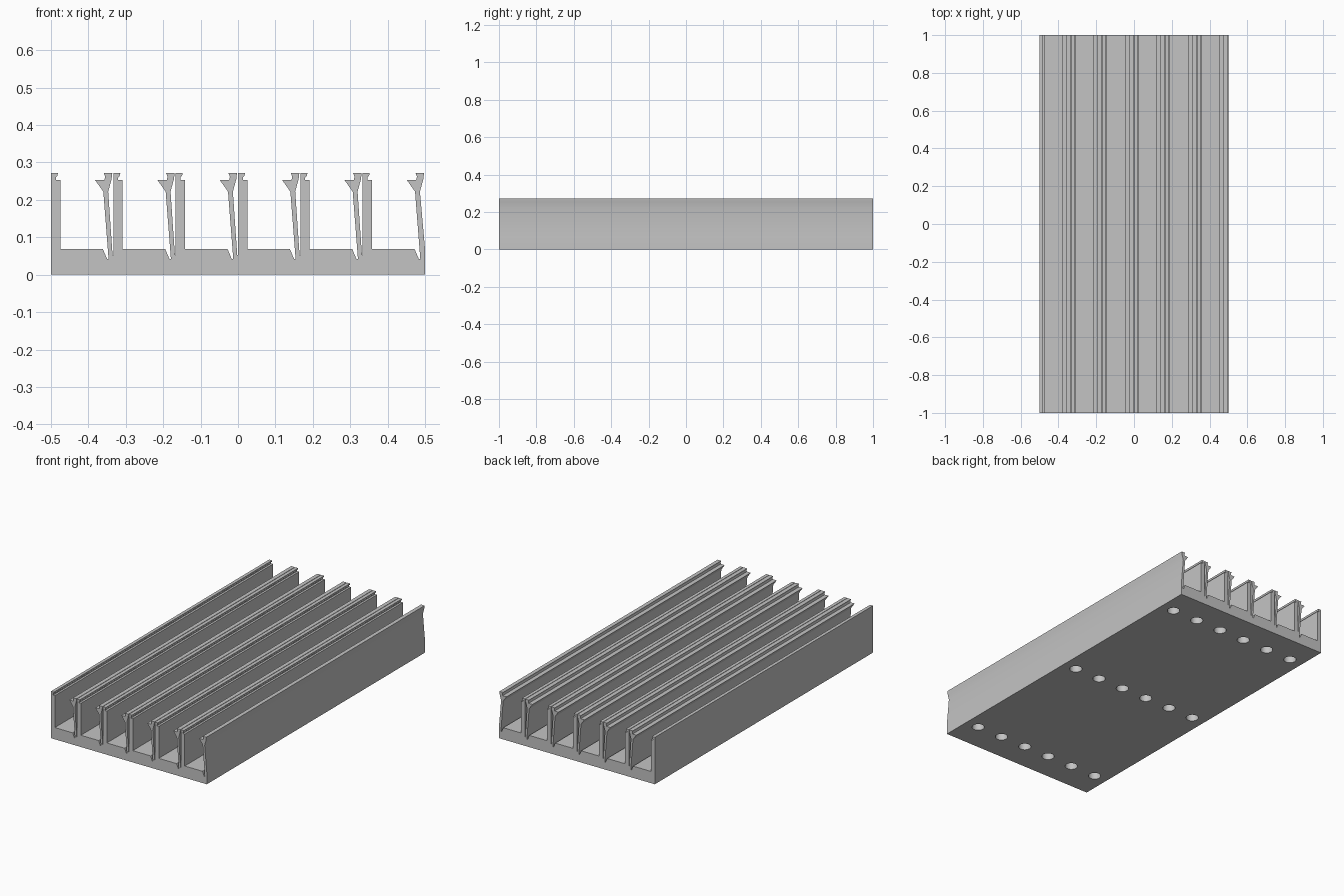
import bpy, bmesh
from mathutils import Matrix

if "Cube" in bpy.data.objects:
    bpy.data.objects.remove(bpy.data.objects["Cube"], do_unlink=True)

CHANNELS = 6
PITCH = 1 / CHANNELS
FLOOR = 0.068

grey = bpy.data.materials.new("plain_grey")
grey.use_nodes = True
grey.diffuse_color = (0.55, 0.55, 0.55, 1)
grey.node_tree.nodes["Principled BSDF"].inputs["Base Color"].default_value = grey.diffuse_color


def make_object(name, bm):
    bmesh.ops.recalc_face_normals(bm, faces=bm.faces)
    mesh = bpy.data.meshes.new(name)
    bm.to_mesh(mesh)
    bm.free()
    mesh.materials.append(grey)
    obj = bpy.data.objects.new(name, mesh)
    bpy.context.collection.objects.link(obj)
    return obj


# One channel: lipped wall, floor, groove, then leaning spring clip
wall = [(0, 0.272), (0.019, 0.272), (0.017, 0.264), (0.013, 0.260), (0.013, 0.253),
        (0.025, 0.253), (0.025, FLOOR)]
clip = [(0.139, FLOOR), (0.150, 0.042), (0.154, 0.042), (0.140, 0.222), (0.118, 0.253),
        (0.143, 0.253), (0.145, 0.262), (0.141, 0.272), (0.164, 0.272), (0.162, 0.255),
        (0.153, 0.222)]

outline = [(-0.5, 0)]
for i in range(CHANNELS):
    x0 = -0.5 + i * PITCH
    outline += [(x0 + x, z) for x, z in wall + clip]
    if i < CHANNELS - 1:
        # Narrow slit between the clip and the next wall
        outline += [(x0 + PITCH - 0.002, 0.052), (x0 + PITCH, 0.052)]
outline += [(0.5, FLOOR), (0.5, 0)]

# Extrude the rail cross-section along its length
bm = bmesh.new()
face = bm.faces.new([bm.verts.new((x, -1, z)) for x, z in outline])
new = bmesh.ops.extrude_face_region(bm, geom=[face])["geom"]
bmesh.ops.translate(bm, vec=(0, 2, 0),
                    verts=[v for v in new if isinstance(v, bmesh.types.BMVert)])
rail = make_object("channel_rail", bm)


def hole_cutter(name, radius, bottom, top):
    """A cylinder for every screw position, in one cutter object."""
    bm = bmesh.new()
    for i in range(CHANNELS):
        for y in (-0.833, 0, 0.833):
            x = -0.5 + (i + 0.5) * PITCH
            bmesh.ops.create_cone(
                bm, cap_ends=True, segments=32, radius1=radius, radius2=radius,
                depth=top - bottom,
                matrix=Matrix.Translation((x, y, (top + bottom) / 2)))
    cutter = make_object(name, bm)
    cutter.hide_render = True
    return cutter


# Sockets from below, stepped recesses from above
cutters = [hole_cutter("socket_cutter", 0.034, -0.02, 0.050),
           hole_cutter("recess_cutter", 0.035, FLOOR - 0.006, 0.1),
           hole_cutter("pilot_cutter", 0.022, FLOOR - 0.012, 0.09)]
for cutter in cutters:
    mod = rail.modifiers.new(cutter.name, "BOOLEAN")
    mod.operation = "DIFFERENCE"
    mod.solver = "EXACT"
    mod.object = cutter

# Apply the cuts and drop the cutters
bpy.context.view_layer.objects.active = rail
rail.select_set(True)
for cutter in cutters:
    bpy.ops.object.modifier_apply(modifier=cutter.name)
    bpy.data.objects.remove(cutter, do_unlink=True)
bpy.ops.object.shade_smooth_by_angle()
